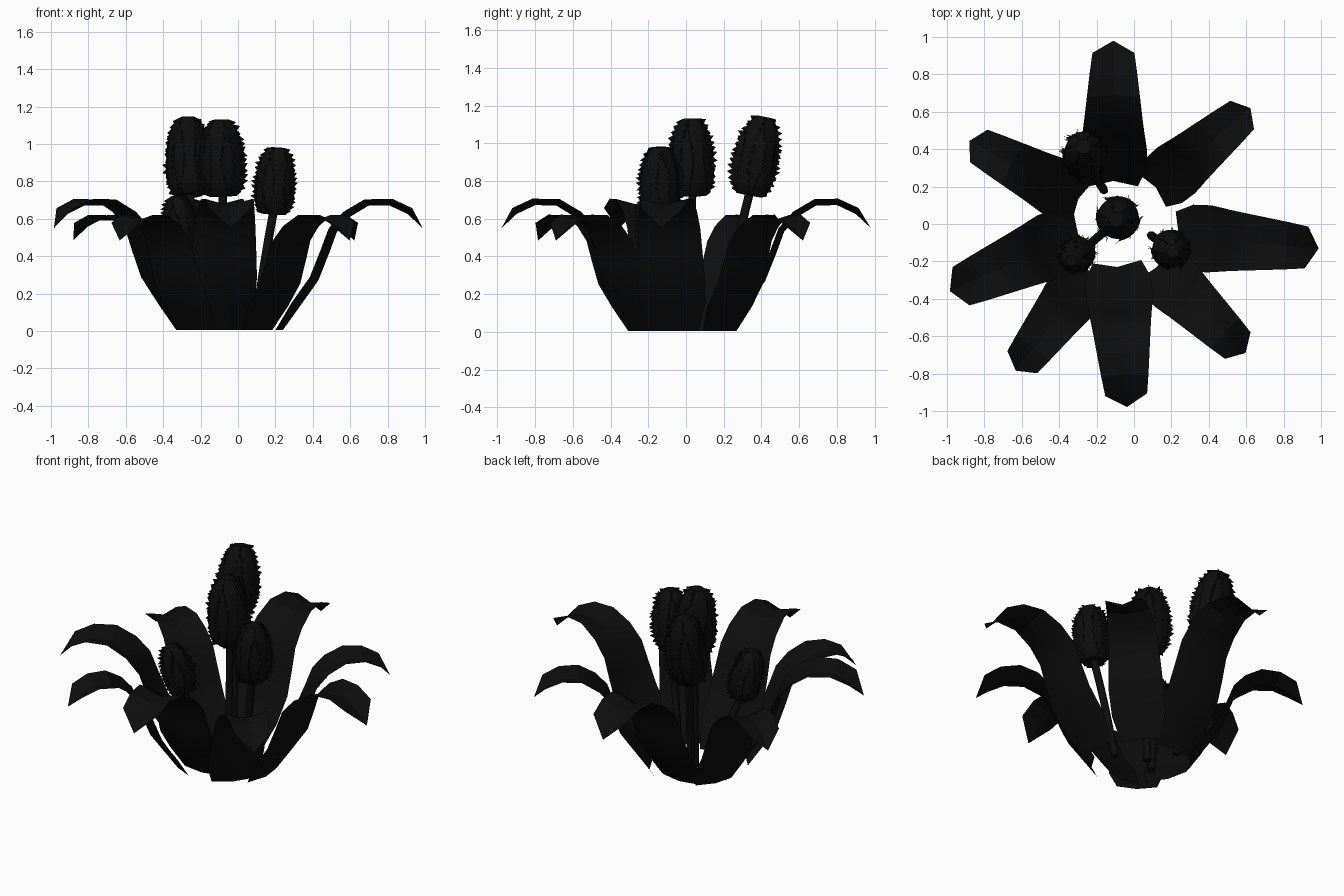
import bpy, bmesh, math, random
from mathutils import Vector, Matrix

random.seed(4)
if "Cube" in bpy.data.objects:
    bpy.data.objects.remove(bpy.data.objects["Cube"])

black = bpy.data.materials.new("near_black")
black.use_nodes = True
black.diffuse_color = (0.004, 0.004, 0.004, 1)
black.node_tree.nodes["Principled BSDF"].inputs["Base Color"].default_value = (0.004, 0.004, 0.004, 1)


def finish(bm, name, matrix, angle=35):
    mesh = bpy.data.meshes.new(name)
    bm.to_mesh(mesh)
    bm.free()
    obj = bpy.data.objects.new(name, mesh)
    obj.matrix_world = matrix
    mesh.materials.append(black)
    bpy.context.collection.objects.link(obj)
    bpy.ops.object.select_all(action="DESELECT")
    obj.select_set(True)
    bpy.context.view_layer.objects.active = obj
    bpy.ops.object.shade_smooth_by_angle(angle=math.radians(angle))
    return obj


# Leaf: creased trough, listed as midrib reach, midrib height, half width
LEAF = [(.01, .005, .13), (.10, .13, .175), (.20, .27, .18), (.26, .42, .172),
        (.30, .53, .165), (.37, .61, .155), (.47, .67, .142), (.58, .672, .127),
        (.68, .625, .112)]
TIP = (.76, .55)


def leaf(name, x, y, heading, scale):
    bm = bmesh.new()
    rows = []
    for i, (r, z, w) in enumerate(LEAF):
        a, b = LEAF[max(i - 1, 0)], LEAF[min(i + 1, len(LEAF) - 1)]
        along = Vector((b[0] - a[0], b[1] - a[1])).normalized()
        er, ez = r - along.y * .035, max(z + along.x * .035, .005)
        if i == 0:
            ez = .005
        rows.append([bm.verts.new(p) for p in ((er, -w, ez), (r, 0, z), (er, w, ez))])
    for low, high in zip(rows, rows[1:]):
        for k in range(2):
            bm.faces.new((low[k], low[k + 1], high[k + 1], high[k]))
    tip = bm.verts.new((TIP[0], 0, TIP[1]))
    for k in range(2):
        bm.faces.new((rows[-1][k], rows[-1][k + 1], tip))
    bmesh.ops.recalc_face_normals(bm, faces=bm.faces)
    place = Matrix.Translation((x, y, 0)) @ Matrix.Rotation(math.radians(heading), 4, "Z")
    finish(bm, name, place @ Matrix.Scale(scale, 4), 25)


leaf("leaf_back", -.11, .22, 90, 1)
leaf("leaf_left", .23, -.065, -5, 1)
leaf("leaf_front", -.09, -.22, -86, 1)
leaf("leaf_right", -.29, -.05, 204, 1)
leaf("leaf_back_left", .11, .19, 40, .88)
leaf("leaf_front_left", .115, -.225, -44, .88)
leaf("leaf_front_right", -.23, -.25, 233, .88)
leaf("leaf_back_right", -.29, .13, 152, .88)

# Flower outline: height fraction, radius fraction
BUD = [(0, .62), (.06, .8), (.18, .95), (.35, 1), (.55, .97), (.72, .88),
       (.86, .73), (.95, .55), (1, .36)]


def bud_radius(t):
    for (t0, r0), (t1, r1) in zip(BUD, BUD[1:]):
        if t <= t1:
            return r0 + (r1 - r0) * (t - t0) / (t1 - t0)
    return BUD[-1][1]


def polar(r, a, z):
    return Vector((r * math.cos(a), r * math.sin(a), z))


def add_petal(bm, heading, radius, height):
    """One petal wrapped on the bud, with a fringe of small teeth on both edges."""
    rows, cols = 14, 6
    grid = []
    for i in range(rows + 1):
        t = i / rows
        half = math.radians(28 + 17 * math.sin(math.pi * min(t * 1.1, 1)))
        line = []
        for j in range(cols + 1):
            u = j / cols * 2 - 1
            r = radius * bud_radius(t) * (1 + .04 * u * u)
            line.append(bm.verts.new(polar(r, heading + half * u, t * height)))
        grid.append(line)
    for low, high in zip(grid, grid[1:]):
        for j in range(cols):
            bm.faces.new((low[j], low[j + 1], high[j + 1], high[j]))
        for j, side in ((0, -1), (cols, 1)):
            a, b = low[j], high[j]
            mid = (a.co + b.co) / 2
            out = Vector((mid.x, mid.y, 0)).normalized()
            across = Vector((-out.y, out.x, 0)) * side
            spike = mid + out * random.uniform(.008, .024) + across * random.uniform(.005, .02)
            spike.z += random.uniform(-.01, .012)
            bm.faces.new((a, b, bm.verts.new(spike)))


def flower(name, root, bottom, top, radius):
    root, bottom, top = Vector(root), Vector(bottom), Vector(top)
    height = (top - bottom).length
    place = Matrix.Translation(bottom) @ (top - bottom).to_track_quat("Z", "Y").to_matrix().to_4x4()

    # Closed core of the bud
    bm = bmesh.new()
    n = 16
    rings = [[bm.verts.new(polar(radius * r * .97, 2 * math.pi * k / n, t * height))
              for k in range(n)] for t, r in BUD]
    for low, high in zip(rings, rings[1:]):
        for k in range(n):
            bm.faces.new((low[k], low[(k + 1) % n], high[(k + 1) % n], high[k]))
    bm.faces.new(rings[0][::-1])
    bm.faces.new(rings[-1])
    finish(bm, name + "_core", place)

    # Three inner and three outer petals
    bm = bmesh.new()
    turn = random.uniform(0, 1)
    for k in range(6):
        add_petal(bm, turn + k * math.pi / 3, radius * (1.0 if k % 2 else 1.05), height)
    finish(bm, name + "_petals", place)

    # Gently bowed stem
    curve = bpy.data.curves.new(name + "_stem", "CURVE")
    curve.dimensions = "3D"
    curve.bevel_depth = .023
    curve.bevel_resolution = 1
    curve.use_fill_caps = True
    line = curve.splines.new("POLY")
    line.points.add(6)
    for i, point in enumerate(line.points):
        t = i / 6
        p = root.lerp(bottom + (top - bottom) * .05, t)
        p.z += .03 * math.sin(math.pi * t)
        point.co = (*p, 1)
    stem = bpy.data.objects.new(name + "_stem", curve)
    curve.materials.append(black)
    bpy.context.collection.objects.link(stem)


flower("flower_centre", (-.08, .02, .01), (-.08, .035, .72), (-.095, .025, 1.13), .112)
flower("flower_back", (-.16, .18, .01), (-.26, .335, .725), (-.27, .415, 1.14), .112)
flower("flower_left", (.09, -.06, .01), (.19, -.13, .625), (.21, -.145, .98), .1)
flower("flower_small", (-.17, -.05, .01), (-.28, -.145, .43), (-.335, -.195, .72), .085)
